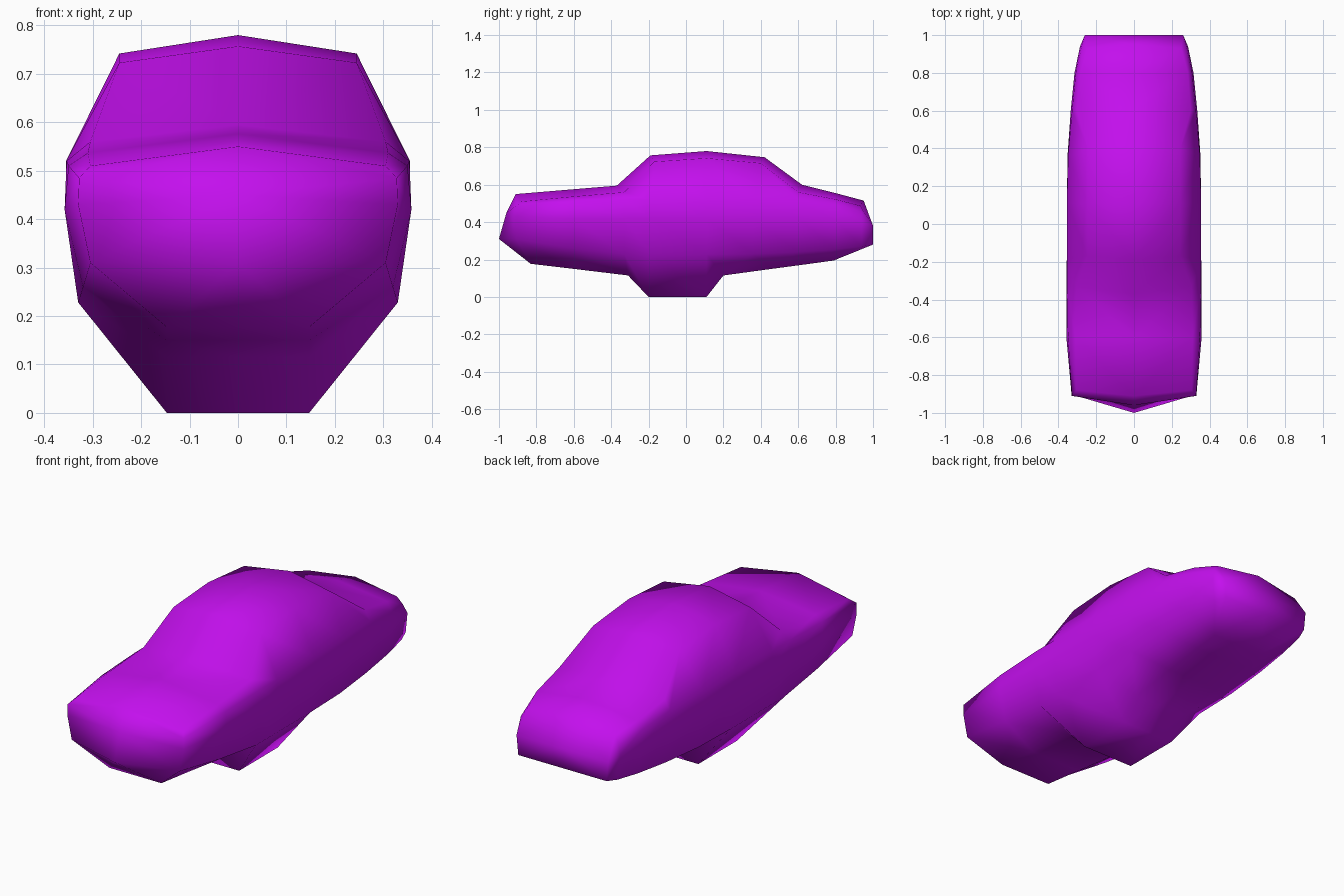
import bpy, bmesh

# Half cross-sections from nose to tail:
# (roof y, roof z), (shoulder x, y, z), (upper x, z), (mid x, z), (lower x, z), side y, (floor y, floor z)
STATIONS = [
    ((-0.91, 0.55), (0.305, -0.88, 0.51), (0.328, 0.485), (0.330, 0.43), (0.305, 0.310), -0.91, (-0.83, 0.177)),
    ((-0.60, 0.576), (0.310, -0.60, 0.537), (0.350, 0.51), (0.358, 0.42), (0.320, 0.260), -0.60, (-0.60, 0.150)),
    ((-0.37, 0.595), (0.305, -0.33, 0.56), (0.354, 0.52), (0.358, 0.42), (0.330, 0.228), -0.33, (-0.31, 0.115)),
    ((-0.19, 0.757), (0.245, -0.17, 0.723), (0.355, 0.52), (0.356, 0.42), (0.330, 0.228), -0.19, (-0.20, 0.0)),
    ((0.11, 0.78), (0.245, 0.11, 0.742), (0.355, 0.52), (0.355, 0.42), (0.330, 0.228), 0.11, (0.11, 0.0)),
    ((0.42, 0.747), (0.245, 0.40, 0.715), (0.349, 0.52), (0.352, 0.42), (0.325, 0.230), 0.36, (0.20, 0.115)),
    ((0.62, 0.60), (0.300, 0.60, 0.56), (0.328, 0.51), (0.335, 0.42), (0.308, 0.240), 0.60, (0.45, 0.149)),
    ((0.80, 0.555), (0.285, 0.80, 0.522), (0.308, 0.48), (0.315, 0.41), (0.290, 0.255), 0.80, (0.66, 0.177)),
    ((0.95, 0.515), (0.250, 0.93, 0.488), (0.277, 0.45), (0.286, 0.40), (0.270, 0.270), 0.94, (0.79, 0.195)),
]
FLOOR_X = 0.147

bm = bmesh.new()
rings = []
for top, shoulder, upper, mid, lower, y, floor in STATIONS:
    points = [(0, *top), shoulder]
    points += [(x, y, z) for x, z in (upper, mid, lower)]
    points += [(FLOOR_X, *floor), (0, *floor)]
    rings.append([bm.verts.new(p) for p in points])

# Body skin
for a, b in zip(rings, rings[1:]):
    for i in range(len(a) - 1):
        bm.faces.new((a[i], a[i + 1], b[i + 1], b[i]))

# V-shaped nose
r = rings[0]
n1 = bm.verts.new((0, -0.96, 0.45))
n2 = bm.verts.new((0, -1.0, 0.31))
for f in ((r[0], n1, r[2], r[1]), (n1, r[3], r[2]), (n1, n2, r[4], r[3]),
          (n2, r[5], r[4]), (n2, r[6], r[5])):
    bm.faces.new(f)

# Flat tail
r = rings[-1]
t1, t2, c1, c2 = [bm.verts.new(p) for p in
                  ((0.26, 1, 0.38), (0.25, 1, 0.28), (0, 1, 0.38), (0, 1, 0.28))]
for f in ((r[0], r[1], t1, c1), (r[1], r[2], t1), (r[2], r[3], t1),
          (r[3], r[4], t2, t1), (r[4], r[5], t2), (r[5], r[6], c2, t2), (c1, t1, t2, c2)):
    bm.faces.new(f)

bmesh.ops.recalc_face_normals(bm, faces=bm.faces)
# Open half shell: make sure the roof faces up
bm.normal_update()
roof = max(bm.faces, key=lambda f: f.calc_center_median().z)
if roof.normal.z < 0:
    bmesh.ops.reverse_faces(bm, faces=bm.faces)
for f in bm.faces:
    f.smooth = True

mesh = bpy.data.meshes.new("car_body")
bm.to_mesh(mesh)
bm.free()
body = bpy.data.objects.new("car_body", mesh)
bpy.context.collection.objects.link(body)

# Left half
mirror = body.modifiers.new("mirror", 'MIRROR')
mirror.use_axis = (True, False, False)
mirror.use_clip = True

purple = bpy.data.materials.new("purple_paint")
purple.diffuse_color = (0.55, 0.005, 0.85, 1)
mesh.materials.append(purple)
